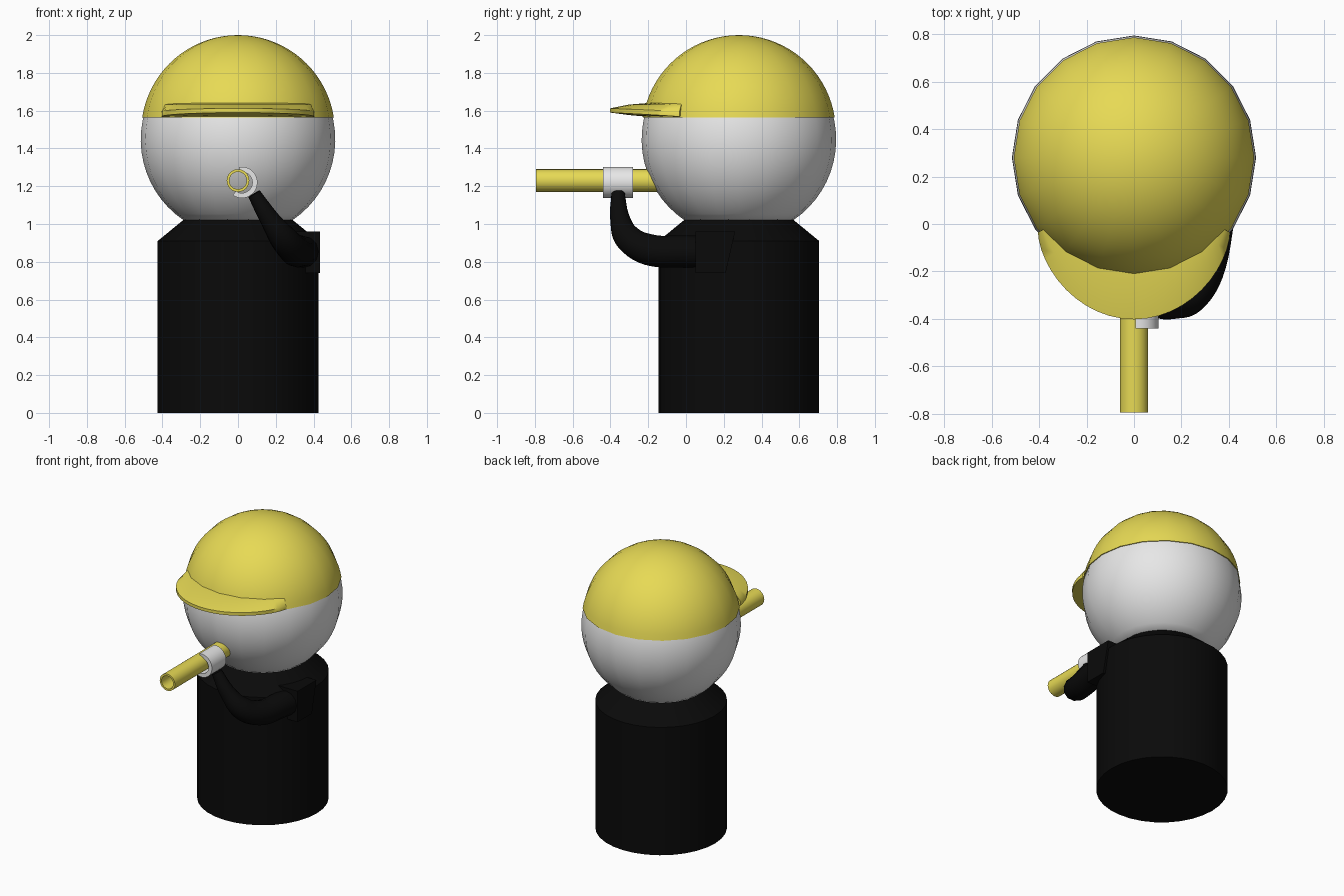
import bpy, bmesh, math
from math import sin, cos, pi, radians, sqrt

if "Cube" in bpy.data.objects:
    bpy.data.objects.remove(bpy.data.objects["Cube"])

def material(name, rgb):
    m = bpy.data.materials.new(name)
    m.diffuse_color = (*rgb, 1)
    m.use_nodes = True
    m.node_tree.nodes["Principled BSDF"].inputs["Base Color"].default_value = m.diffuse_color
    return m

YELLOW = material("yellow", (0.80, 0.70, 0.09))
WHITE = material("white", (0.82, 0.82, 0.82))
BLACK = material("black", (0.003, 0.003, 0.003))
CY = 0.28  # y of the body axis

def finish(ob, mat, angle=40):
    ob.data.materials.clear()
    ob.data.materials.append(mat)
    bpy.ops.object.select_all(action='DESELECT')
    ob.select_set(True)
    bpy.context.view_layer.objects.active = ob
    bpy.ops.object.shade_smooth_by_angle(angle=radians(angle))
    return ob

def build(name, mat, verts, faces, angle=40):
    me = bpy.data.meshes.new(name)
    me.from_pydata(verts, [], faces)
    bm = bmesh.new()
    bm.from_mesh(me)
    bmesh.ops.remove_doubles(bm, verts=bm.verts, dist=1e-5)
    bmesh.ops.recalc_face_normals(bm, faces=bm.faces)
    bm.to_mesh(me)
    bm.free()
    ob = bpy.data.objects.new(name, me)
    bpy.context.collection.objects.link(ob)
    return finish(ob, mat, angle)

def lathe(name, mat, profile, n, angle=40):
    """Spin (radius, z) points about the body axis."""
    verts = [(r * cos(2 * pi * i / n), CY + r * sin(2 * pi * i / n), z)
             for r, z in profile for i in range(n)]
    faces = [(j * n + i, j * n + (i + 1) % n, (j + 1) * n + (i + 1) % n, (j + 1) * n + i)
             for j in range(len(profile) - 1) for i in range(n)]
    return build(name, mat, verts, faces, angle)

def sphere_profile(r, zc, z0, steps):
    a0 = math.asin((z0 - zc) / r)
    angs = [a0 + (pi / 2 - a0) * i / steps for i in range(steps + 1)]
    return [(max(r * cos(a), 0), zc + r * sin(a)) for a in angs]

def sleeve(name, mat, cx, cz, r_in, r_out, y0, y1, a0, a1, n):
    """Hollow tube along y, optionally an open C section."""
    closed = abs(a1 - a0) >= 359
    count = n if closed else n + 1
    verts, faces = [], []
    for i in range(count):
        a = radians(a0 + (a1 - a0) * i / n)
        for r, y in ((r_out, y0), (r_out, y1), (r_in, y1), (r_in, y0)):
            verts.append((cx + r * cos(a), y, cz + r * sin(a)))
    for i in range(n):
        j = (i + 1) % count
        faces += [(i * 4 + k, i * 4 + (k + 1) % 4, j * 4 + (k + 1) % 4, j * 4 + k)
                  for k in range(4)]
    if not closed:
        faces += [(0, 1, 2, 3), tuple(n * 4 + k for k in range(4))]
    return build(name, mat, verts, faces)

# body with chamfered shoulders
lathe("body", BLACK, [(0, 0), (0.425, 0), (0.425, 0.91), (0.285, 1.025), (0, 1.025)], 32, 30)

# head and cap dome
lathe("head", WHITE, [(0, 1.02)] + sphere_profile(0.515, 1.447, 1.02, 24), 20)
lathe("cap_dome", YELLOW, [(0.49, 1.565)] + sphere_profile(0.513, 1.487, 1.565, 18), 20)

# cap brim: tapered section swept round the front
N = 24
verts, faces = [], []
for i in range(N + 1):
    s = -1 + 2 * i / N
    a, u = radians(51) * s, pi / 2 * s
    ix, iy = 0.465 * sin(a), CY - 0.465 * cos(a)
    c = max(cos(u), 0)
    ox, oy = 0.405 * sin(u), -0.035 - 0.367 * c ** 1.2
    mx, my = ix * 0.45 + ox * 0.55, iy * 0.45 + oy * 0.55
    verts += [(ix, iy, 1.566), (mx, my, 1.566 + 0.011 * c), (ox, oy, 1.568 + 0.022 * c),
              (ox, oy, 1.595 + 0.017 * c), (mx, my, 1.632), (ix, iy, 1.642)]
for i in range(N):
    faces += [(i * 6 + k, i * 6 + (k + 1) % 6, i * 6 + 6 + (k + 1) % 6, i * 6 + 6 + k)
              for k in range(6)]
faces += [tuple(range(6)), tuple(N * 6 + k for k in range(6))]
build("cap_brim", YELLOW, verts, faces, 50)

# hollow tube held to the face, and the gripping hand
sleeve("tube", YELLOW, 0, 1.23, 0.046, 0.06, -0.795, -0.12, 0, 360, 24)
sleeve("hand", WHITE, 0.02, 1.22, 0.056, 0.083, -0.44, -0.28, -125, 100, 20)

# shoulder block, slightly tapered
ring = [(0.05, 0.74), (0.21, 0.74), (0.26, 0.96), (0.05, 0.96)]
build("shoulder", BLACK, [(x, y, z) for x in (0.28, 0.435) for y, z in ring],
      [(0, 1, 2, 3), (4, 5, 6, 7)] + [(k, (k + 1) % 4, 4 + (k + 1) % 4, 4 + k) for k in range(4)])

# bent arm tapering to the wrist
path = [(0.35, 0.15, 0.85, 0.085), (0.335, 0.0, 0.855, 0.085), (0.295, -0.2, 0.865, 0.083),
        (0.24, -0.305, 0.925, 0.074), (0.165, -0.35, 1.03, 0.052), (0.085, -0.36, 1.16, 0.036)]
cu = bpy.data.curves.new("arm", 'CURVE')
cu.dimensions = '3D'
cu.bevel_depth = 1.0
cu.bevel_resolution = 4
cu.resolution_u = 6
cu.use_fill_caps = True
sp = cu.splines.new('BEZIER')
sp.bezier_points.add(len(path) - 1)
for p, (x, y, z, r) in zip(sp.bezier_points, path):
    p.co = (x, y, z)
    p.radius = r
    p.handle_left_type = p.handle_right_type = 'AUTO'
arm = bpy.data.objects.new("arm", cu)
bpy.context.collection.objects.link(arm)
bpy.ops.object.select_all(action='DESELECT')
arm.select_set(True)
bpy.context.view_layer.objects.active = arm
bpy.ops.object.convert(target='MESH')
finish(bpy.context.view_layer.objects.active, BLACK)
